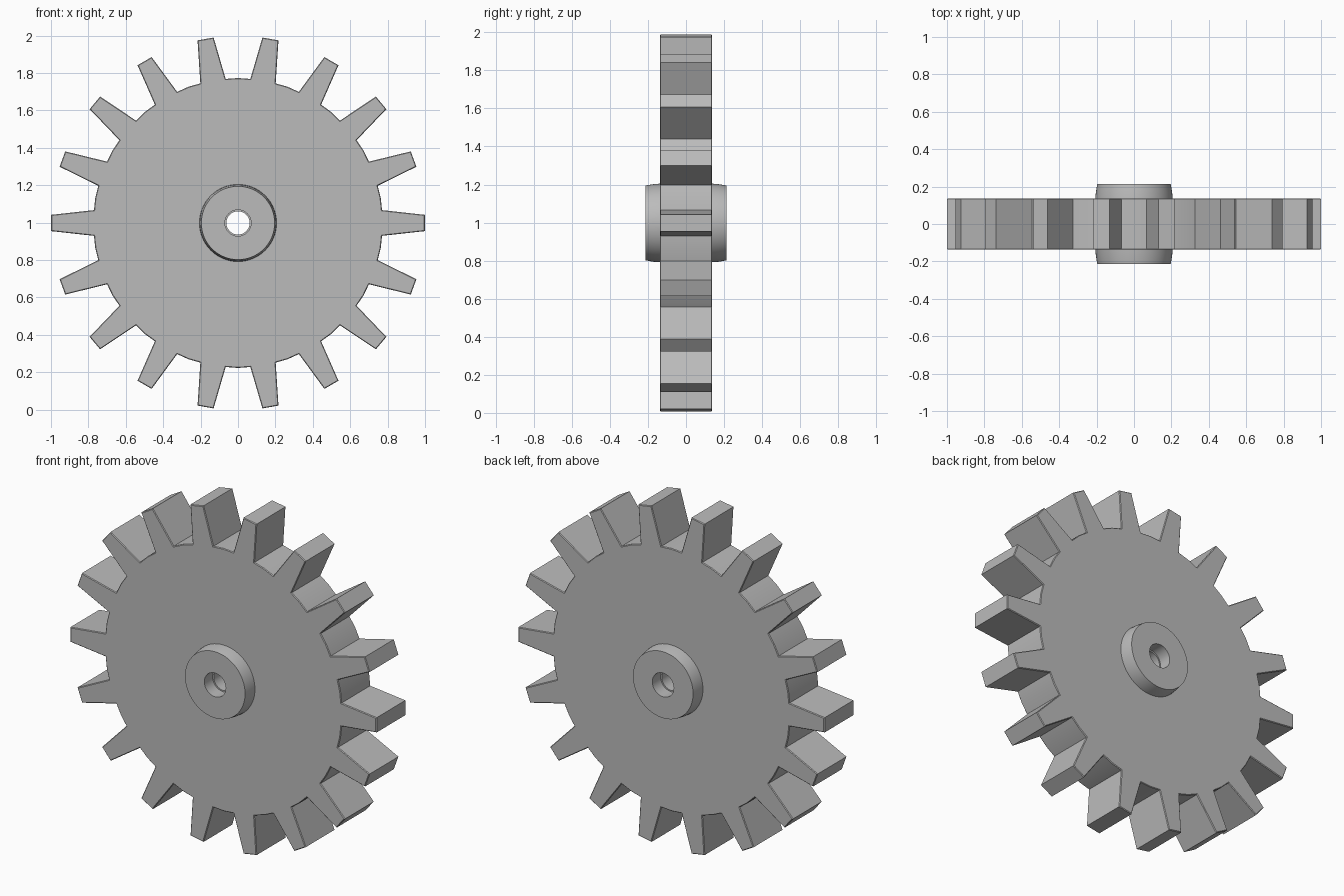
import bpy, bmesh, math

if "Cube" in bpy.data.objects:
    bpy.data.objects.remove(bpy.data.objects["Cube"])

CENTER_Z = 0.998
TEETH = 18
HALF_WIDTH = 0.137
BORE = 0.062

steel = bpy.data.materials.new("plain grey")
steel.diffuse_color = (0.5, 0.5, 0.5, 1)
steel.use_nodes = True
steel.node_tree.nodes["Principled BSDF"].inputs["Base Color"].default_value = steel.diffuse_color


def point(radius, angle, y):
    return (radius * math.cos(angle), y, CENTER_Z + radius * math.sin(angle))


def finish(name, bm):
    bmesh.ops.recalc_face_normals(bm, faces=bm.faces[:])
    mesh = bpy.data.meshes.new(name)
    bm.to_mesh(mesh)
    bm.free()
    mesh.materials.append(steel)
    obj = bpy.data.objects.new(name, mesh)
    bpy.context.collection.objects.link(obj)
    bpy.ops.object.select_all(action="DESELECT")
    obj.select_set(True)
    bpy.context.view_layer.objects.active = obj
    bpy.ops.object.shade_smooth_by_angle(angle=math.radians(25))
    return obj


def bridge(bm, rings):
    """Join a closed cycle of rings into a hollow solid."""
    for a, b in zip(rings, rings[1:] + rings[:1]):
        n = len(a)
        for i in range(n):
            j = (i + 1) % n
            bm.faces.new((a[i], a[j], b[j], b[i]))


# Toothed wheel: one tooth outline repeated around, with a round bore
tooth = [(-5.1, 0.773), (-2.5, 1.0), (2.5, 1.0), (5.1, 0.773), (10, 0.775)]
outline = [(math.radians(k * 360 / TEETH + a), r)
           for k in range(TEETH) for a, r in tooth]
bm = bmesh.new()


def wheel_ring(y, radius=None):
    return [bm.verts.new(point(radius or r, a, y)) for a, r in outline]


front_rim, back_rim = wheel_ring(-HALF_WIDTH), wheel_ring(HALF_WIDTH)
bridge(bm, [wheel_ring(-HALF_WIDTH, BORE), front_rim, back_rim,
            wheel_ring(HALF_WIDTH, BORE)])
rim_edges = [bm.edges.get((ring[i - 1], ring[i]))
             for ring in (front_rim, back_rim) for i in range(len(ring))]
bmesh.ops.bevel(bm, geom=rim_edges, offset=0.004, segments=1, affect="EDGES")
finish("toothed_wheel", bm)

# Hubs: tapered collars with a slightly wider hole, one on each face
hub_profile = [(0.07, 0.13), (0.207, 0.13), (0.204, 0.17),
               (0.196, 0.214), (0.07, 0.214)]
for name, side in (("front_hub", -1), ("back_hub", 1)):
    bm = bmesh.new()
    bridge(bm, [[bm.verts.new(point(r, math.tau * i / 64, side * y))
                 for i in range(64)] for r, y in hub_profile])
    finish(name, bm)
